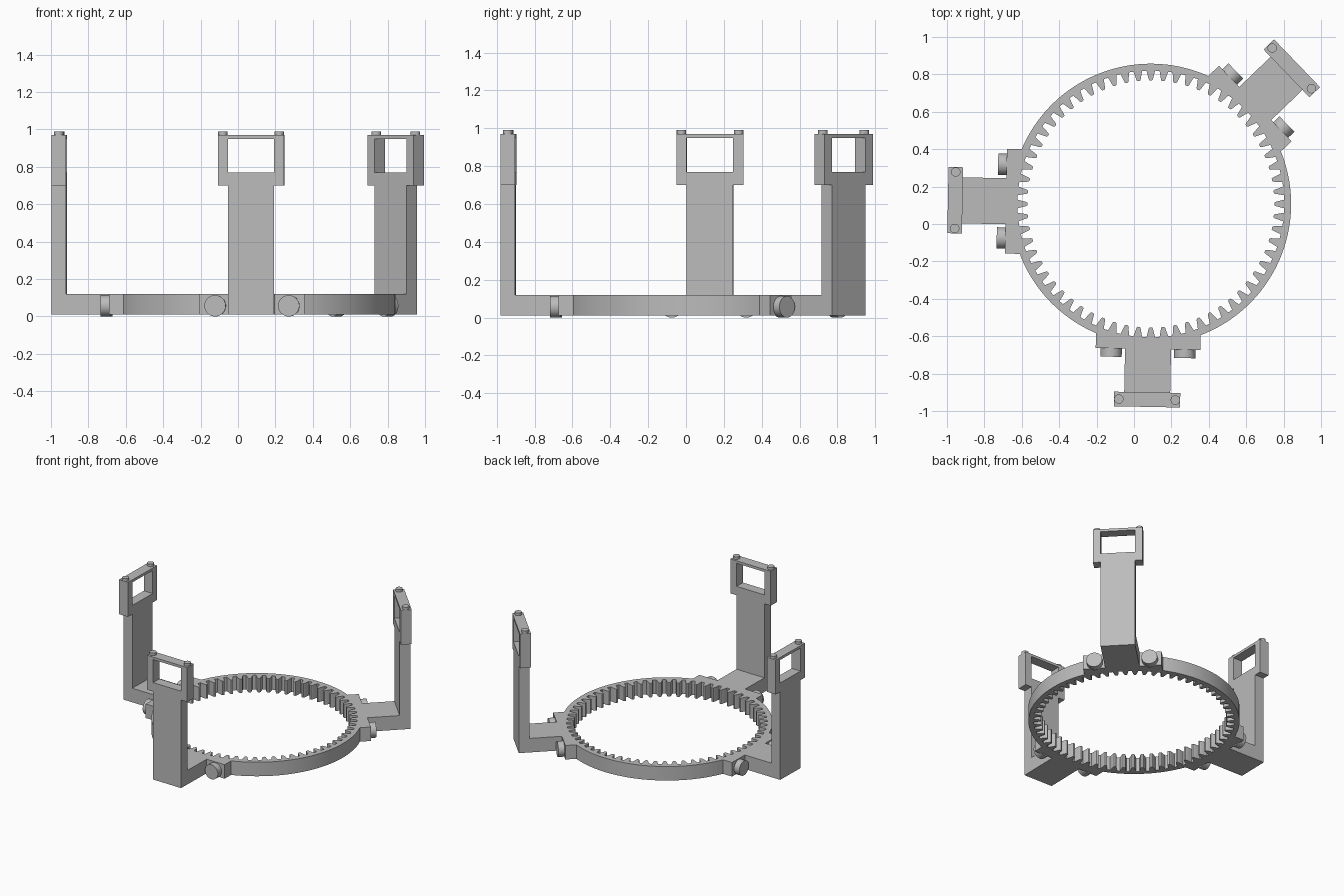
import bpy
import bmesh
from math import sin, cos, radians, tau
from mathutils import Matrix, Vector

if "Cube" in bpy.data.objects:
    bpy.data.objects.remove(bpy.data.objects["Cube"], do_unlink=True)

grey = bpy.data.materials.new("plain grey")
grey.use_nodes = True
grey.diffuse_color = (0.5, 0.5, 0.5, 1)
grey.node_tree.nodes["Principled BSDF"].inputs["Base Color"].default_value = (0.5, 0.5, 0.5, 1)

CENTRE = Matrix.Translation((0.09, 0.107, 0))
BASE, TOP = 0.01, 0.12
# Plane maps: profile drawn as (radius, height) or as (tangent, height)
SIDE = Matrix(((1, 0, 0, 0), (0, 0, -1, 0), (0, 1, 0, 0), (0, 0, 0, 1)))
FACE = Matrix(((0, 0, 1, 0), (1, 0, 0, 0), (0, 1, 0, 0), (0, 0, 0, 1)))


def finish(name, bm, matrix, smooth=False):
    bmesh.ops.transform(bm, matrix=matrix, verts=bm.verts)
    bmesh.ops.recalc_face_normals(bm, faces=bm.faces)
    mesh = bpy.data.meshes.new(name)
    bm.to_mesh(mesh)
    bm.free()
    mesh.materials.append(grey)
    obj = bpy.data.objects.new(name, mesh)
    bpy.context.collection.objects.link(obj)
    if smooth:
        bpy.ops.object.select_all(action='DESELECT')
        obj.select_set(True)
        bpy.context.view_layer.objects.active = obj
        bpy.ops.object.shade_smooth_by_angle(angle=radians(30))


def prism(name, points, low, high, matrix):
    bm = bmesh.new()
    face = bm.faces.new([bm.verts.new((x, y, low)) for x, y in points])
    new = bmesh.ops.extrude_face_region(bm, geom=[face], use_keep_orig=True)["geom"]
    verts = [v for v in new if isinstance(v, bmesh.types.BMVert)]
    bmesh.ops.translate(bm, verts=verts, vec=(0, 0, high - low))
    finish(name, bm, matrix)


def hollow_prism(name, outer, inner, low, high, matrix, smooth=False):
    bm = bmesh.new()
    loops = [[bm.verts.new((x, y, z)) for x, y in pts]
             for pts, z in ((outer, low), (outer, high), (inner, high), (inner, low))]
    n = len(outer)
    for k in range(4):
        a, b = loops[k], loops[(k + 1) % 4]
        for i in range(n):
            j = (i + 1) % n
            bm.faces.new((a[i], a[j], b[j], b[i]))
    finish(name, bm, matrix, smooth)


def cylinder(name, radius, depth, matrix):
    bm = bmesh.new()
    bmesh.ops.create_cone(bm, cap_ends=True, segments=32, radius1=radius,
                          radius2=radius, depth=depth)
    finish(name, bm, matrix, True)


def rectangle(x0, x1, y0, y1):
    return [(x0, y0), (x1, y0), (x1, y1), (x0, y1)]


# Internally toothed ring
TEETH = 64
tooth = [(-0.33, 0.713), (-0.25, 0.69), (-0.17, 0.667), (-0.1, 0.66),
         (0.1, 0.66), (0.17, 0.667), (0.25, 0.69), (0.33, 0.713)]
outer, inner = [], []
for i in range(TEETH):
    for offset, r in tooth:
        a = (i + offset) * tau / TEETH
        inner.append((r * cos(a), r * sin(a)))
        outer.append((0.75 * cos(a), 0.75 * sin(a)))
hollow_prism("toothed_ring", outer, inner, BASE, TOP, CENTRE, True)

# Three identical brackets around the ring
HALF = 0.123
for label, angle in (("front", -91.1), ("back_left", 43.9), ("right", 178.9)):
    place = CENTRE @ Matrix.Rotation(radians(angle), 4, 'Z')

    # Mounting pad against the ring
    pad = [(0.775, -0.28), (0.775, 0.28), (0.68, 0.28), (0.72, 0.14),
           (0.735, 0), (0.72, -0.14), (0.68, -0.28)]
    prism(label + "_mounting_pad", pad, BASE, TOP, place)

    # Arm and upright post in one L shape
    leg = [(0.775, BASE), (1.085, BASE), (1.085, 0.7), (1.007, 0.7),
           (1.007, TOP), (0.775, TOP)]
    prism(label + "_leg", leg, -HALF, HALF, place @ SIDE)

    # Open window frame at the head
    hollow_prism(label + "_window_frame", rectangle(-0.177, 0.177, 0.7, 0.97),
                 rectangle(-HALF, HALF, 0.77, 0.95), 1.007, 1.085, place @ FACE)

    # Pegs on the frame and bolt heads on the pad
    for side, s in (("a", -1), ("b", 1)):
        cylinder(f"{label}_peg_{side}", 0.025, 0.03,
                 place @ Matrix.Translation((1.046, s * 0.151, 0.975)))
        cylinder(f"{label}_bolt_head_{side}", 0.057, 0.055,
                 place @ Matrix.Translation((0.793, s * 0.197, 0.057))
                 @ Matrix.Rotation(radians(90), 4, 'Y'))
